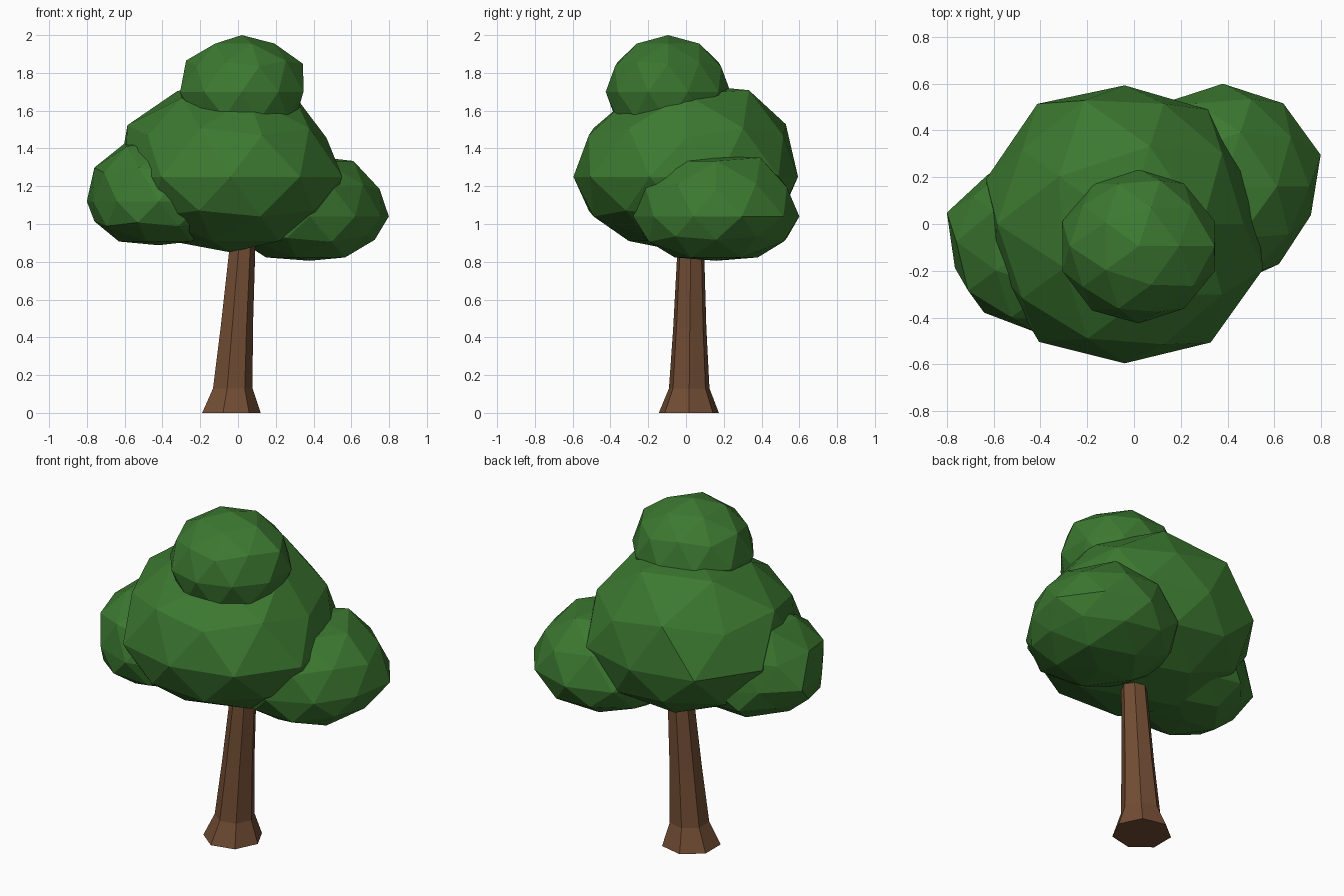
import bpy, bmesh
from math import cos, sin, pi, radians
from mathutils import Vector

if "Cube" in bpy.data.objects:
    bpy.data.objects.remove(bpy.data.objects["Cube"])


def material(name, rgb):
    m = bpy.data.materials.new(name)
    m.diffuse_color = (*rgb, 1)
    m.use_nodes = True
    m.node_tree.nodes["Principled BSDF"].inputs["Base Color"].default_value = m.diffuse_color
    return m


LEAF = material("leaf_green", (0.045, 0.19, 0.03))
BARK = material("bark_brown", (0.17, 0.075, 0.035))


def finish(bm, name, mat):
    bmesh.ops.recalc_face_normals(bm, faces=bm.faces)
    me = bpy.data.meshes.new(name)
    bm.to_mesh(me)
    bm.free()
    me.materials.append(mat)
    ob = bpy.data.objects.new(name, me)
    bpy.context.collection.objects.link(ob)
    return ob


def blob(name, centre, r, up, down, pulls=()):
    """Low-poly leaf clump; pulls = (azimuth, elevation, factor) for single vertices."""
    bm = bmesh.new()
    bmesh.ops.create_icosphere(bm, subdivisions=2, radius=1)
    dirs = [(v, v.co.normalized()) for v in bm.verts]
    for az, el, f in pulls:
        a, e = radians(az), radians(el)
        d = Vector((cos(a) * cos(e), sin(a) * cos(e), sin(e)))
        v = max(dirs, key=lambda p: p[1].dot(d))[0]
        v.co *= f
    for v in bm.verts:
        x, y, z = v.co
        v.co = Vector(centre) + Vector((x * r, y * r, z * (up if z > 0 else down)))
    return finish(bm, name, LEAF)


# Trunk: seven-sided rings (centre x, centre y, z, radius) with flared foot and slight lean
rings = []
bm = bmesh.new()
for cx, cy, z, r in [(-0.043, 0.015, 0, 0.163), (-0.033, 0.017, 0.13, 0.11),
                     (-0.011, 0.02, 0.45, 0.09), (0.018, 0.025, 0.85, 0.073),
                     (0.03, 0.027, 1.1, 0.065)]:
    rings.append([bm.verts.new((cx + r * cos(2 * pi * i / 7), cy + r * sin(2 * pi * i / 7), z))
                  for i in range(7)])
for a, b in zip(rings, rings[1:]):
    for i in range(7):
        j = (i + 1) % 7
        bm.faces.new((a[i], a[j], b[j], b[i]))
bm.faces.new(rings[0][::-1])
bm.faces.new(rings[-1])
finish(bm, "trunk", BARK)

# Leaf clumps
blob("main_foliage", (-0.04, 0, 1.25), 0.605, 0.49, 0.4,
     [(180, 32, 1.06), (144, 58, 1.09), (72, 58, 1.1), (108, 32, 1.08), (0, 27, 0.94),
      (0, 58, 1.05), (18, 0, 0.95), (198, 0, 0.97), (126, 0, 1.05), (162, 0, 1.03),
      (234, 0, 1.03), (270, 0, 0.985), (90, 0, 0.98), (306, 0, 1.035), (-18, 0, 1.03)])
blob("right_foliage", (0.38, 0.16, 1.04), 0.44, 0.345, 0.255,
     [(-18, 0, 0.9), (0, 90, 0.93), (0, -90, 0.92), (-54, 0, 0.93), (72, 58, 1.06),
      (36, 32, 0.96), (-36, 32, 0.93), (36, -27, 0.93), (-36, -27, 0.93), (0, -32, 0.92),
      (0, 27, 0.94)])
blob("left_foliage", (-0.42, -0.075, 1.12), 0.4, 0.34, 0.25,
     [(0, -90, 0.93), (144, 58, 1.06), (270, 0, 0.97), (0, 90, 0.96), (126, 0, 0.88),
      (144, 27, 0.92), (144, -27, 0.9), (198, 0, 0.91), (234, 0, 0.94), (180, -27, 0.95)])
blob("top_foliage", (0.02, -0.095, 1.7), 0.33, 0.3, 0.3,
     [(-18, 0, 1.04), (18, 0, 1.04), (198, 0, 1.04), (162, 0, 1.04), (0, 27, 1.1),
      (180, 32, 1.05), (-36, 32, 1.03), (234, 0, 1.03)])
